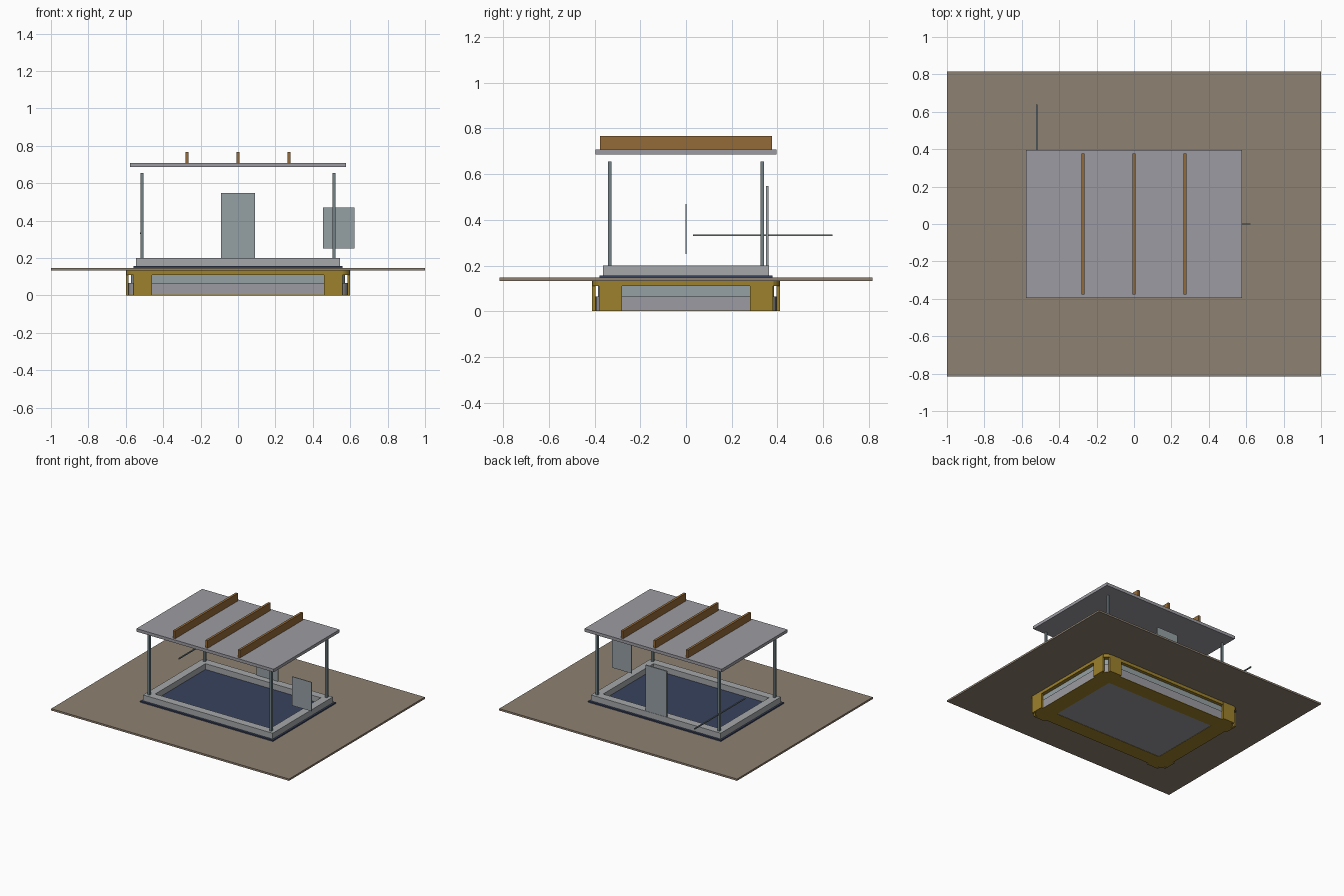
import bpy, bmesh, math

if "Cube" in bpy.data.objects:
    bpy.data.objects.remove(bpy.data.objects["Cube"])


def mat(name, col):
    m = bpy.data.materials.new(name)
    m.diffuse_color = (*col, 1)
    m.use_nodes = True
    m.node_tree.nodes["Principled BSDF"].inputs["Base Color"].default_value = m.diffuse_color
    return m


GOLD = mat("insulation", (0.34, 0.22, 0.025))
SOIL = mat("soil", (0.27, 0.22, 0.165))
WOOD = mat("wood", (0.30, 0.145, 0.04))
NAVY = mat("membrane", (0.04, 0.055, 0.11))
STEEL = mat("steel", (0.17, 0.22, 0.24))
PANEL = mat("panel", (0.30, 0.35, 0.37))
SLAB = mat("concrete", (0.33, 0.33, 0.36))
CURB = mat("curb", (0.38, 0.39, 0.40))


def outline(hx, hy, r=0.0, n=6):
    """Counter-clockwise rectangle, with rounded corners when r > 0."""
    pts = []
    for i, (sx, sy) in enumerate([(1, 1), (-1, 1), (-1, -1), (1, -1)]):
        for k in range(n + 1):
            a = math.pi / 2 * (i + k / n)
            pts.append((sx * (hx - r) + r * math.cos(a),
                        sy * (hy - r) + r * math.sin(a)))
            if r == 0:
                break
    return pts


def prism(name, out, z0, z1, m, inner=None):
    """Extruded outline, or a ring when an inner outline is given."""
    bm = bmesh.new()

    def loop(pts, z):
        return [bm.verts.new((x, y, z)) for x, y in pts]

    def wall(a, b):
        for i in range(len(a)):
            j = (i + 1) % len(a)
            bm.faces.new((a[i], a[j], b[j], b[i]))

    lo, hi = loop(out, z0), loop(out, z1)
    wall(lo, hi)
    if inner:
        ilo, ihi = loop(inner, z0), loop(inner, z1)
        wall(ihi, ilo)
        wall(hi, ihi)
        wall(ilo, lo)
    else:
        bm.faces.new(hi)
        bm.faces.new(lo[::-1])
    bmesh.ops.recalc_face_normals(bm, faces=bm.faces)
    me = bpy.data.meshes.new(name)
    bm.to_mesh(me)
    bm.free()
    me.materials.append(m)
    ob = bpy.data.objects.new(name, me)
    bpy.context.collection.objects.link(ob)
    return ob


def box(name, x0, x1, y0, y1, z0, z1, m):
    return prism(name, [(x0, y0), (x1, y0), (x1, y1), (x0, y1)], z0, z1, m)


# Foundation layers, insulation and ground
R = 0.05
prism("bottom_insulation", outline(0.585, 0.395, R), 0, 0.004, GOLD,
      outline(0.46, 0.28, 0.001))
prism("foundation_slab", outline(0.585, 0.395, R), 0.002, 0.065, SLAB)
prism("foundation_wall", outline(0.572, 0.385, R), 0.065, 0.11, PANEL)
prism("top_insulation", outline(0.6, 0.41, R), 0.11, 0.134, GOLD)
box("ground_plate", -1, 1, -0.815, 0.815, 0.133, 0.147, SOIL)
box("membrane", -0.558, 0.558, -0.378, 0.378, 0.147, 0.156, NAVY)

# Insulation boards either side of each foundation corner, and roof posts
for sx in (-1, 1):
    for sy in (-1, 1):
        tag = ("left" if sx < 0 else "right") + ("_front" if sy < 0 else "_back")
        xs, ys = sorted((sx * 0.46, sx * 0.56)), sorted((sy * 0.395, sy * 0.412))
        box("corner_board_a_" + tag, *xs, *ys, 0, 0.133, GOLD)
        xs, ys = sorted((sx * 0.585, sx * 0.6)), sorted((sy * 0.28, sy * 0.38))
        box("corner_board_b_" + tag, *xs, *ys, 0, 0.133, GOLD)
        cx, cy = sx * 0.513, sy * 0.333
        box("post_" + tag, cx - 0.008, cx + 0.008, cy - 0.008, cy + 0.008,
            0.2, 0.655, STEEL)

# Curb wall around the floor
prism("curb", [p for p in outline(0.545, 0.362)], 0.156, 0.2, CURB,
      outline(0.485, 0.302))

# Floating roof with three beams
box("roof", -0.577, 0.577, -0.395, 0.395, 0.685, 0.708, SLAB)
for i, x in enumerate((-0.273, 0, 0.273)):
    box(f"roof_beam_{i + 1}", x - 0.009, x + 0.009, -0.377, 0.377,
        0.708, 0.766, WOOD)

# Door, window and side rail
box("door", -0.09, 0.09, 0.35, 0.36, 0.2, 0.548, PANEL)
box("window", 0.455, 0.622, -0.003, 0.003, 0.25, 0.47, PANEL)
box("side_rail", -0.523, -0.515, 0.03, 0.64, 0.328, 0.336, STEEL)
